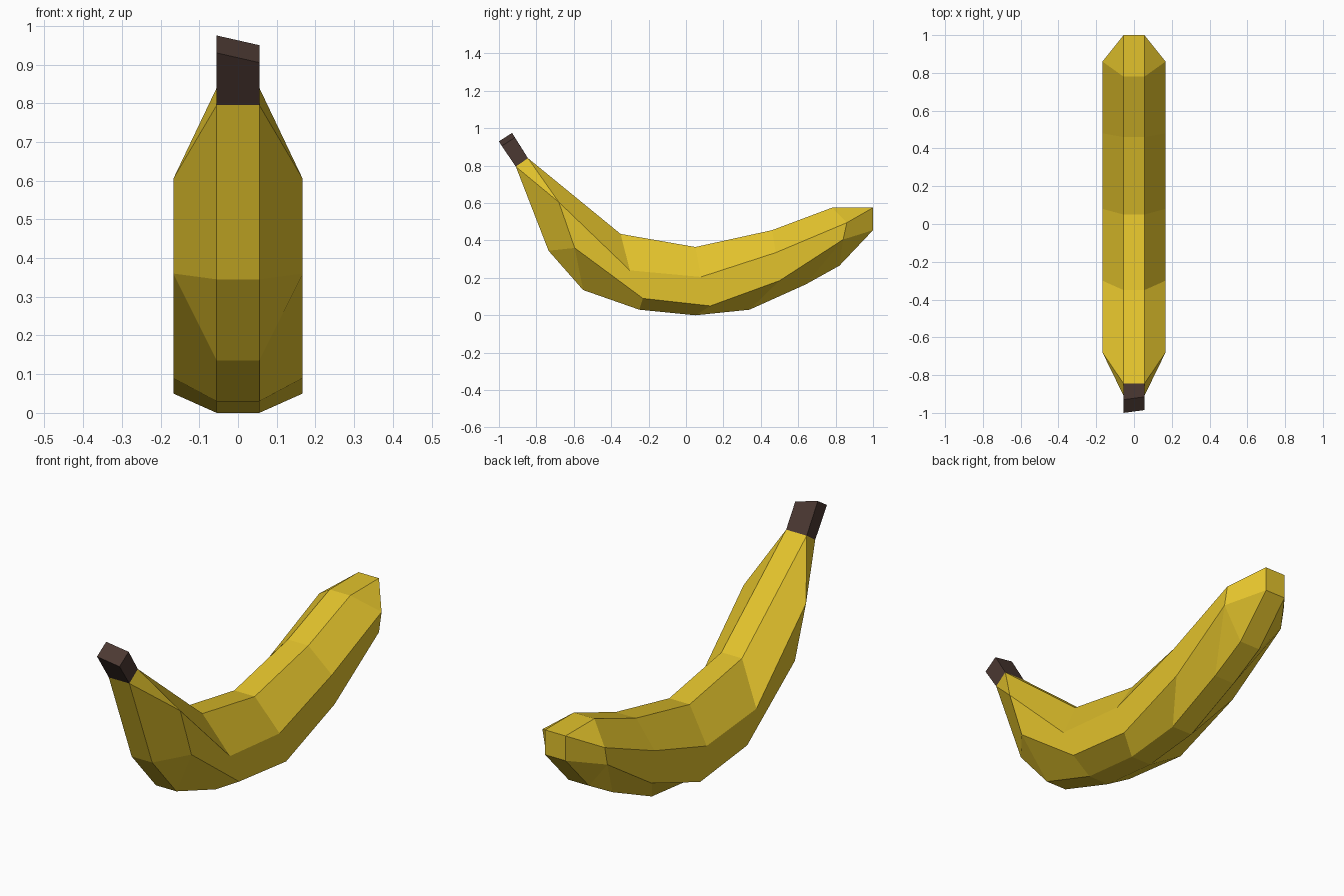
import bpy
import bmesh

cube = bpy.data.objects.get("Cube")
if cube:
    bpy.data.objects.remove(cube, do_unlink=True)

NARROW, WIDE = 0.055, 0.167


def make_material(name, colour):
    mat = bpy.data.materials.new(name)
    mat.use_nodes = True
    mat.diffuse_color = colour
    mat.node_tree.nodes["Principled BSDF"].inputs["Base Color"].default_value = colour
    return mat


def make_object(name, bm, mat):
    """Weld the shared corners, turn the faces outward and link the part."""
    bmesh.ops.remove_doubles(bm, verts=bm.verts, dist=0.0001)
    bmesh.ops.recalc_face_normals(bm, faces=bm.faces)
    mesh = bpy.data.meshes.new(name)
    bm.to_mesh(mesh)
    bm.free()
    mesh.materials.append(mat)
    obj = bpy.data.objects.new(name, mesh)
    bpy.context.collection.objects.link(obj)
    return obj


def add_face(bm, points):
    """Add a flat face, dropping repeated corners; skip it if it collapses."""
    corners = list(dict.fromkeys(points))
    if len(corners) > 2:
        bm.faces.new([bm.verts.new(p) for p in corners])


def section(top, upper, lower, bottom):
    """Closed eight-sided loop from the (y, z) corners of one side."""
    side = [(NARROW, *top), (WIDE, *upper), (WIDE, *lower), (NARROW, *bottom)]
    return side + [(-x, y, z) for x, y, z in reversed(side)]


def bridge(bm, first, second):
    for i in range(len(first)):
        j = (i + 1) % len(first)
        add_face(bm, (first[i], first[j], second[j], second[i]))


yellow = make_material("banana yellow", (0.76, 0.54, 0.025, 1))
brown = make_material("stem brown", (0.07, 0.04, 0.032, 1))

# Corners shared by several sections at the neck and the blunt end
neck_top, neck_bottom = (-0.845, 0.84), (-0.91, 0.795)
neck_upper, neck_lower = (-0.68, 0.605), (-0.595, 0.36)
end_top, end_upper, end_lower = (0.78, 0.575), (0.86, 0.495), (0.84, 0.405)

sections = [
    section(neck_top, neck_upper, neck_upper, neck_bottom),
    section(neck_top, neck_upper, neck_lower, (-0.735, 0.345)),
    section(neck_top, neck_upper, neck_lower, (-0.55, 0.135)),
    section((-0.35, 0.435), (-0.3, 0.24), (-0.23, 0.09), (-0.25, 0.03)),
    section((0.05, 0.365), (0.08, 0.205), (0.13, 0.05), (0.05, 0)),
    section((0.46, 0.455), (0.48, 0.335), (0.5, 0.185), (0.34, 0.03)),
    section(end_top, end_upper, end_lower, (0.64, 0.165)),
    section(end_top, end_upper, end_lower, (0.82, 0.265)),
    section((1, 0.575), end_upper, end_lower, (1, 0.455)),
]

# Peel: curved faceted body with sloping sides at both ends
bm = bmesh.new()
for first, second in zip(sections, sections[1:]):
    bridge(bm, first, second)
for loop in (sections[0], sections[-1]):
    add_face(bm, loop[:4])
    add_face(bm, loop[4:])
end = sections[-1]
add_face(bm, (end[0], end[3], end[4], end[7]))
make_object("banana_peel", bm, yellow)

# Stem: square stub with a slanted cut
bm = bmesh.new()
neck = sections[0]
base = [neck[0], neck[3], neck[4], neck[7]]
tip = [(NARROW, -0.915, 0.95), (NARROW, -0.985, 0.905),
       (-NARROW, -1, 0.93), (-NARROW, -0.93, 0.975)]
bridge(bm, base, tip)
add_face(bm, tip)
add_face(bm, base)
make_object("stem", bm, brown)
